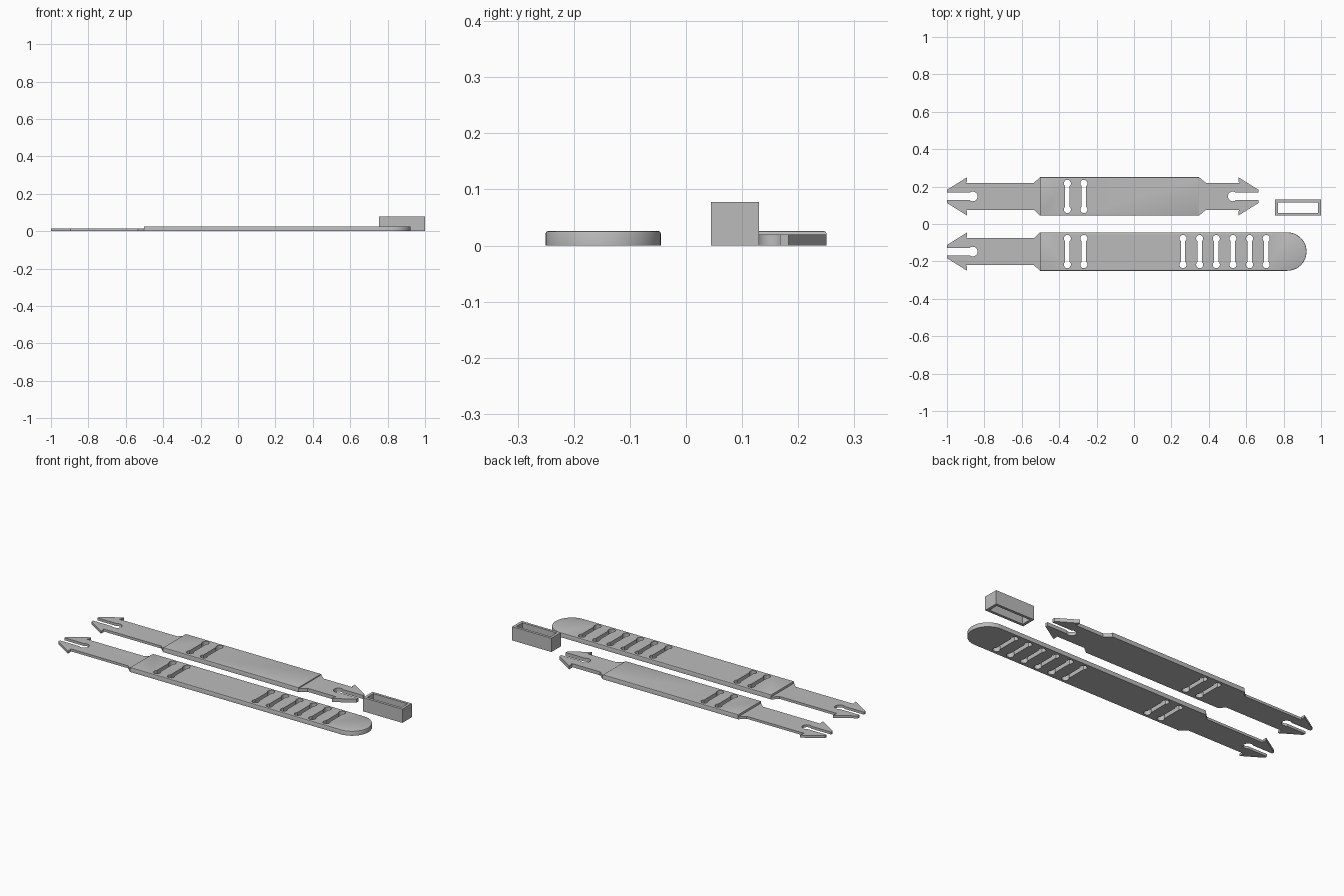
import bpy, bmesh
from math import sin, cos, pi, asin

cube = bpy.data.objects.get("Cube")
if cube:
    bpy.data.objects.remove(cube, do_unlink=True)

grey = bpy.data.materials.new("plain grey")
grey.use_nodes = True
colour = (0.5, 0.5, 0.5, 1)
grey.diffuse_color = colour
grey.node_tree.nodes["Principled BSDF"].inputs["Base Color"].default_value = colour

HALF = 0.1025     # half width of a strap
HEIGHT = 0.026    # strap thickness
ROW = 0.1475      # distance of each strap from the centre line


def arc(cx, cy, r, start, end, steps):
    angles = [start + (end - start) * i / steps for i in range(steps + 1)]
    return [(cx + r * cos(a), cy + r * sin(a)) for a in angles]


def prisms(name, outlines, z0, z1, bevel=0):
    """Extrude flat outlines from z0 to z1, with an optional rounded top rim."""
    bm = bmesh.new()
    for outline in outlines:
        face = bm.faces.new([bm.verts.new((x, y, z0)) for x, y in outline])
        top = bmesh.ops.extrude_face_region(bm, geom=[face])["geom"]
        for v in top:
            if isinstance(v, bmesh.types.BMVert):
                v.co.z = z1
    bmesh.ops.recalc_face_normals(bm, faces=bm.faces)
    if bevel:
        rim = [e for e in bm.edges if all(v.co.z > z1 - 1e-5 for v in e.verts)]
        bmesh.ops.bevel(bm, geom=rim, offset=bevel, segments=2, profile=0.5,
                        affect="EDGES")
    mesh = bpy.data.meshes.new(name)
    bm.to_mesh(mesh)
    bm.free()
    mesh.materials.append(grey)
    obj = bpy.data.objects.new(name, mesh)
    bpy.context.collection.objects.link(obj)
    return obj


def cut(obj, outlines):
    """Cut vertical holes through an object."""
    cutter = prisms("hole_cutter", outlines, -0.1, 0.2)
    cutter.hide_render = True
    mod = obj.modifiers.new("holes", "BOOLEAN")
    mod.operation = "DIFFERENCE"
    mod.solver = "EXACT"
    mod.object = cutter
    select(obj)
    bpy.ops.object.modifier_apply(modifier=mod.name)
    bpy.data.objects.remove(cutter, do_unlink=True)


def select(obj):
    bpy.ops.object.select_all(action="DESELECT")
    obj.select_set(True)
    bpy.context.view_layer.objects.active = obj


def slot(x, y):
    """Narrow slot with a round eye at each end."""
    r, neck, reach = 0.019, 0.012, 0.07
    a = asin(neck / r)
    top = arc(x, y + reach, r, -pi / 2 + a, 1.5 * pi - a, 14)
    bottom = arc(x, y - reach, r, pi / 2 + a, 2.5 * pi - a, 14)
    return top + bottom


def barbed_arm(name, x, y, side, length, shoulder, height):
    """Arm with a split arrow tip, growing from x towards side."""
    r, gap = 0.026, 0.02
    barb, eye = length - 0.108, length - 0.138
    half = [(0, HALF), (shoulder, 0.072), (barb + 0.006, 0.072),
            (barb, 0.08), (barb, HALF), (length, 0.035), (length, gap)]
    half += arc(eye, 0, r, asin(gap / r), pi, 10)
    outline = half + [(u, -v) for u, v in reversed(half[:-1])]
    return prisms(name, [[(x + side * u, y + v) for u, v in outline]], 0, height)


LEFT = -0.503
pair = [-0.356, -0.268]

# Long strap with a round end and a row of adjustment slots
end = arc(0.82, -ROW, HALF, -pi / 2, pi / 2, 28)
long_strap = prisms("long_strap", [[(LEFT, -ROW - HALF)] + end + [(LEFT, -ROW + HALF)]],
                    0, HEIGHT, 0.004)
row = [0.262 + 0.089 * i for i in range(6)]
cut(long_strap, [slot(x, -ROW) for x in pair + row])

# Short strap with an arm at both ends
RIGHT = 0.348
short_strap = prisms("short_strap", [[(LEFT, ROW - HALF), (RIGHT, ROW - HALF),
                                      (RIGHT, ROW + HALF), (LEFT, ROW + HALF)]],
                     0, HEIGHT, 0.004)
cut(short_strap, [slot(x, ROW) for x in pair])

# Barbed arms
arms = [barbed_arm("long_strap_arm", LEFT, -ROW, -1, 0.497, 0.032, 0.014),
        barbed_arm("short_strap_arm", LEFT, ROW, -1, 0.497, 0.032, 0.014),
        barbed_arm("short_strap_end_arm", RIGHT, ROW, 1, 0.318, 0.037, 0.02)]

# Open rectangular keeper loop


def rectangle(x0, x1, y0, y1):
    return [(x0, y0), (x1, y0), (x1, y1), (x0, y1)]


keeper = prisms("keeper_loop", [rectangle(0.754, 1.0, 0.045, 0.13)], 0, 0.078)
cut(keeper, [rectangle(0.77, 0.984, 0.06, 0.115)])

for obj in [long_strap, short_strap, keeper] + arms:
    select(obj)
    bpy.ops.object.shade_smooth_by_angle(angle=0.5)
